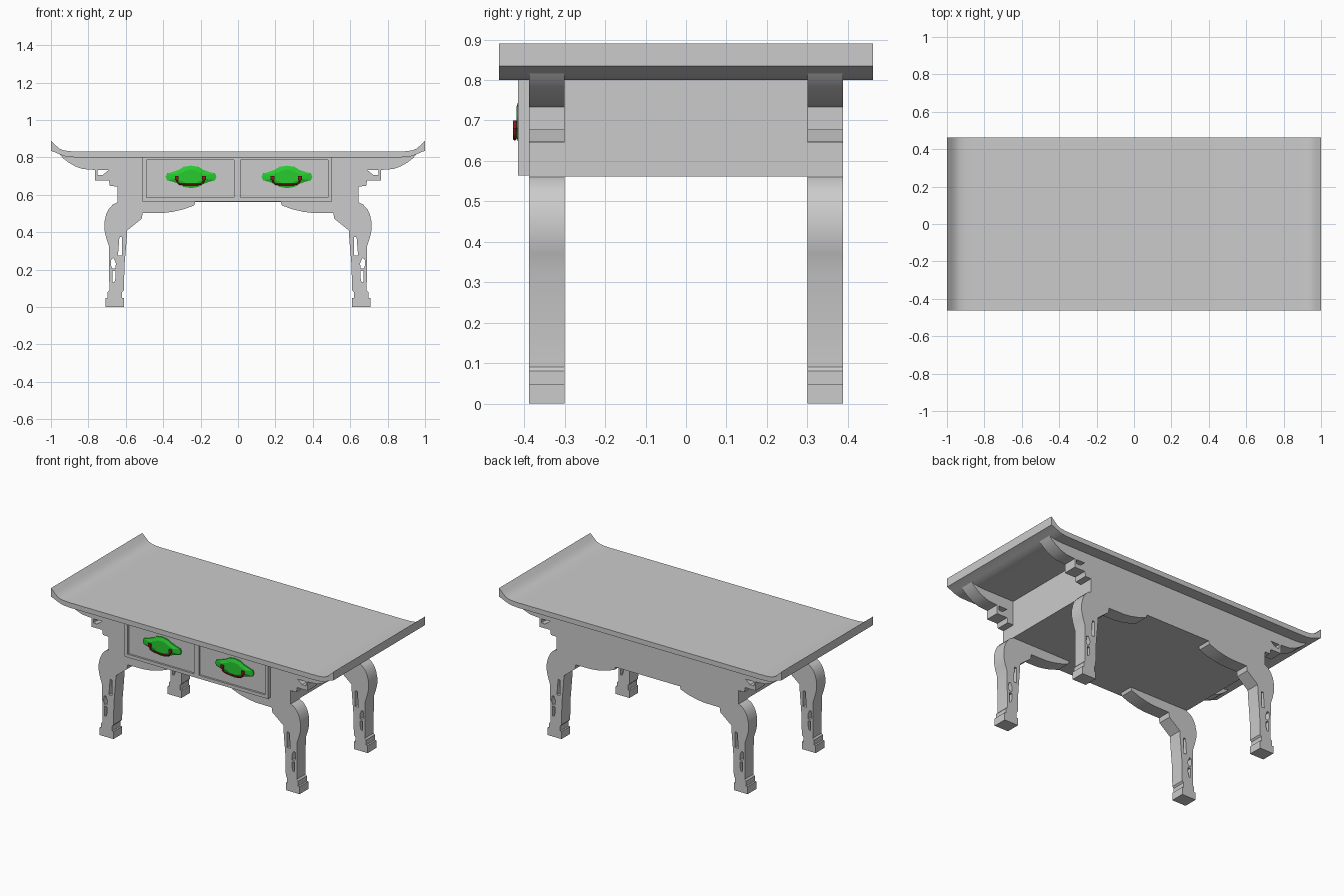
import bpy, bmesh
from math import radians, pi

if "Cube" in bpy.data.objects:
    bpy.data.objects.remove(bpy.data.objects["Cube"])


def material(name, color):
    m = bpy.data.materials.new(name)
    m.diffuse_color = color
    m.use_nodes = True
    m.node_tree.nodes["Principled BSDF"].inputs["Base Color"].default_value = m.diffuse_color
    return m


green = material("green", (0.02, 0.6, 0.03, 1))
red = material("dark_red", (0.3, 0.01, 0.01, 1))


def finish(ob, mat=None, angle=30):
    """Convert to a welded mesh, assign colour, smooth the soft edges."""
    bpy.ops.object.select_all(action='DESELECT')
    ob.select_set(True)
    bpy.context.view_layer.objects.active = ob
    if ob.type == 'CURVE':
        bpy.ops.object.convert(target='MESH')
        ob = bpy.context.object
    bm = bmesh.new()
    bm.from_mesh(ob.data)
    bmesh.ops.remove_doubles(bm, verts=bm.verts, dist=1e-5)
    bmesh.ops.recalc_face_normals(bm, faces=bm.faces)
    bm.to_mesh(ob.data)
    bm.free()
    if mat:
        ob.data.materials.append(mat)
    bpy.ops.object.shade_smooth_by_angle(angle=radians(angle))
    return ob


def slab(name, loops, y0, y1, mat=None):
    """Extrude x-z outlines (inner loops become holes) from y0 to y1."""
    cu = bpy.data.curves.new(name, 'CURVE')
    cu.dimensions, cu.fill_mode = '2D', 'BOTH'
    cu.extrude = (y1 - y0) / 2
    for pts in loops:
        sp = cu.splines.new('POLY')
        sp.points.add(len(pts) - 1)
        for p, (x, z) in zip(sp.points, pts):
            p.co = (x, z, 0, 1)
        sp.use_cyclic_u = True
    ob = bpy.data.objects.new(name, cu)
    ob.rotation_euler.x = pi / 2
    ob.location.y = (y0 + y1) / 2
    bpy.context.collection.objects.link(ob)
    return finish(ob, mat)


def flip(pts):
    return [(-x, z) for x, z in reversed(pts)]


def rect(x0, x1, z0, z1):
    return [(x0, z0), (x1, z0), (x1, z1), (x0, z1)]


# Table top with upturned ends
under = [(-1, .835), (-.98, .828), (-.955, .817), (-.93, .807), (-.90, .802), (-.86, .80)]
upper = [(-.85, .832), (-.895, .833), (-.93, .837), (-.955, .847), (-.975, .865), (-1, .89)]
slab("table_top", [under + flip(under) + flip(upper) + upper], -.462, .462)

# Front and back frames: bracket, cabriole legs and scalloped apron in one outline
bracket = [(-.86, .81), (-.955, .82), (-.935, .795), (-.905, .772), (-.87, .752), (-.83, .738),
           (-.765, .733), (-.765, .677), (-.69, .677), (-.685, .647), (-.645, .645)]
leg_outer = [(-.645, .56), (-.67, .547), (-.69, .525), (-.705, .495), (-.714, .455),
             (-.714, .41), (-.705, .37), (-.69, .325), (-.688, .09), (-.697, .08),
             (-.697, .048), (-.708, .048), (-.708, 0)]
leg_inner = [(-.61, 0), (-.61, .048), (-.62, .048), (-.62, .08), (-.61, .09),
             (-.607, .225), (-.596, .35), (-.592, .41)]
apron = [(-.515, .472), (-.51, .502), (-.40, .503), (-.35, .509), (-.29, .523),
         (-.235, .543), (-.228, .562)]
half = bracket + leg_outer + leg_inner + apron
holes = [
    [(-.642, .275), (-.619, .275), (-.619, .375), (-.634, .375)],
    [(-.672, .205), (-.655, .205), (-.653, .235), (-.665, .262), (-.677, .258), (-.68, .225)],
    [(-.672, .13), (-.66, .135), (-.654, .16), (-.654, .192), (-.672, .195)],
    [(-.752, .705), (-.725, .705), (-.692, .732), (-.752, .732)],
]
loops = [half + flip(half)] + holes + [flip(h) for h in holes]
slab("front_leg_frame", loops, -.388, -.30)
slab("back_leg_frame", loops, .30, .388)

# Closed cabinet between the frames
slab("cabinet_box", [rect(-.645, .645, .562, .805)], -.30, .30)

# Drawer surround with two recessed fronts
slab("drawer_surround", [rect(-.511, .502, .564, .803), rect(-.49, -.022, .585, .785),
                         rect(.014, .482, .585, .785)], -.415, -.385)
slab("drawer_fronts", [rect(-.50, .49, .575, .795)], -.403, -.386)


def escutcheon(name, cx, cz):
    """Domed lens-shaped plate."""
    q = [(.136, 0), (.128, .018), (.10, .026), (.065, .038), (.04, .054), (0, .06)]
    top = q + [(-x, z) for x, z in q[-2::-1]]
    outline = top + [(x, -z) for x, z in top[-2:0:-1]]
    bm = bmesh.new()
    rings = [[bm.verts.new((cx + x * s, y, cz + z * s)) for x, z in outline]
             for s, y in ((1, -.402), (1, -.411), (.65, -.419))]
    n = len(outline)
    for a, b in zip(rings, rings[1:]):
        for i in range(n):
            j = (i + 1) % n
            bm.faces.new((a[i], a[j], b[j], b[i]))
    bm.faces.new(rings[0])
    bm.faces.new(rings[-1])
    me = bpy.data.meshes.new(name)
    bm.to_mesh(me)
    bm.free()
    ob = bpy.data.objects.new(name, me)
    bpy.context.collection.objects.link(ob)
    finish(ob, green, 15)


def bail_handle(name, cx):
    """Thin U-shaped pull hung between two posts."""
    path = [(-.073, .688), (-.07, .668), (-.058, .658), (-.035, .655)]
    path += flip(path)
    cu = bpy.data.curves.new(name, 'CURVE')
    cu.dimensions = '3D'
    cu.bevel_depth, cu.bevel_resolution, cu.use_fill_caps = .0045, 2, True
    sp = cu.splines.new('POLY')
    sp.points.add(len(path) - 1)
    for p, (x, z) in zip(sp.points, path):
        p.co = (cx + x, -.4235, z, 1)
    ob = bpy.data.objects.new(name, cu)
    bpy.context.collection.objects.link(ob)
    finish(ob, red, 50)
    for side, x in (("left", cx - .073), ("right", cx + .073)):
        slab(f"{name}_{side}_post", [rect(x - .01, x + .01, .68, .70)], -.428, -.408, red)


# Drawer hardware
for side, cx in (("left", -.251), ("right", .262)):
    escutcheon(side + "_handle_plate", cx, .696)
    bail_handle(side + "_handle", cx - .004)
